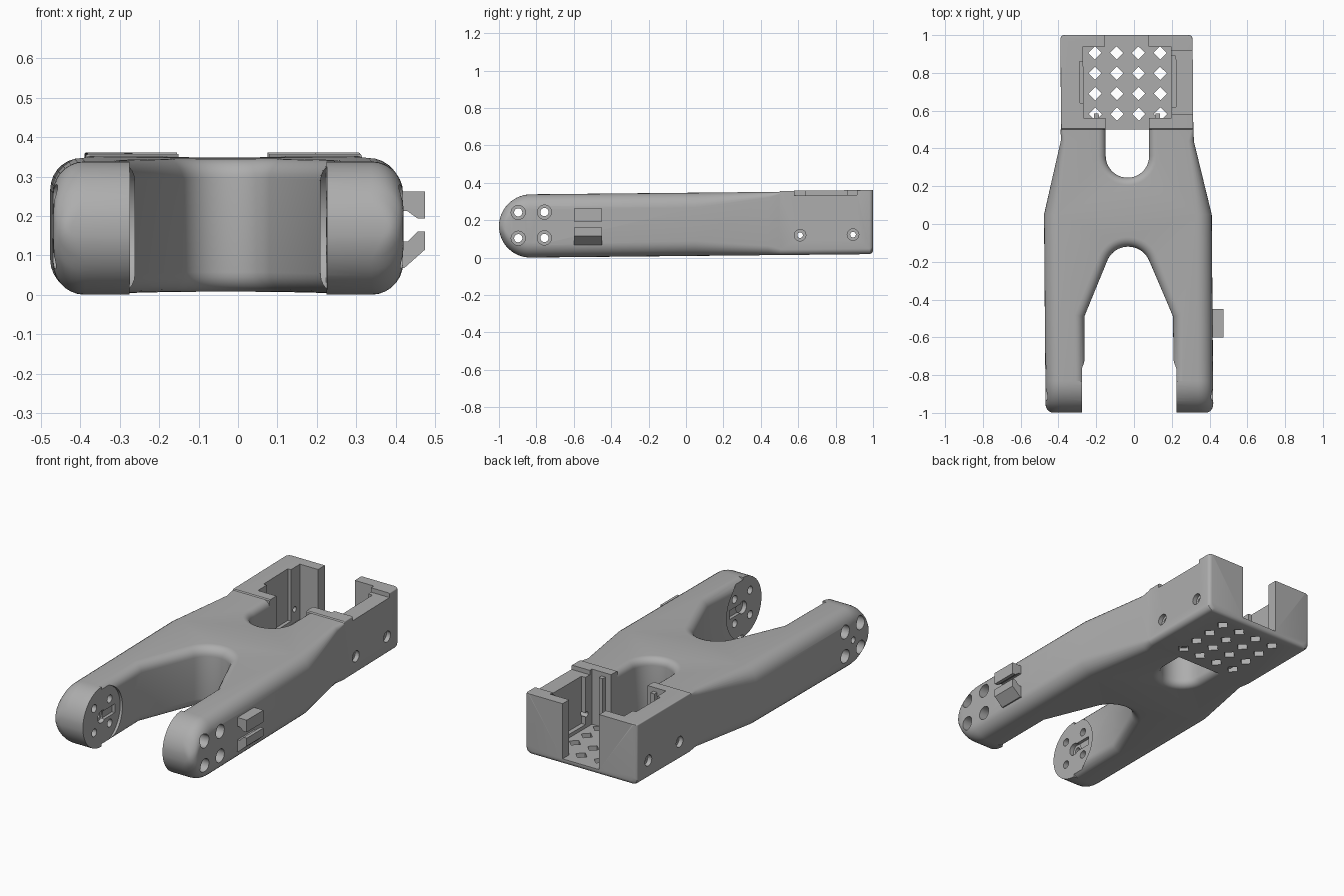
import bpy, bmesh, math
from mathutils import Matrix, Vector

old = bpy.data.objects.get("Cube")
if old:
    bpy.data.objects.remove(old, do_unlink=True)

grey = bpy.data.materials.new("plain grey")
grey.use_nodes = True
COLOUR = (0.42, 0.42, 0.42, 1)
grey.diffuse_color = COLOUR
grey.node_tree.nodes["Principled BSDF"].inputs["Base Color"].default_value = COLOUR

H = 0.338          # body height
MID = H / 2
TIP = -0.83        # centre of the rounded arm tips


def make_object(name, bm):
    bmesh.ops.recalc_face_normals(bm, faces=bm.faces)
    mesh = bpy.data.meshes.new(name)
    bm.to_mesh(mesh)
    bm.free()
    mesh.materials.append(grey)
    obj = bpy.data.objects.new(name, mesh)
    bpy.context.collection.objects.link(obj)
    return obj


def loft(name, rings):
    bm = bmesh.new()
    loops = [[bm.verts.new(p) for p in ring] for ring in rings]
    for a, b in zip(loops, loops[1:]):
        for i in range(len(a)):
            j = (i + 1) % len(a)
            bm.faces.new((a[i], a[j], b[j], b[i]))
    bm.faces.new(loops[0])
    bm.faces.new(loops[-1])
    return make_object(name, bm)


def add_box(bm, x0, x1, y0, y1, z0, z1):
    size = Matrix.Diagonal((x1 - x0, y1 - y0, z1 - z0, 1))
    centre = Matrix.Translation(((x0 + x1) / 2, (y0 + y1) / 2, (z0 + z1) / 2))
    bmesh.ops.create_cube(bm, size=1, matrix=centre @ size)


def add_rod(bm, x0, x1, y, z, r, sides=20):
    m = Matrix.Translation(((x0 + x1) / 2, y, z)) @ Matrix.Rotation(math.pi / 2, 4, 'Y')
    bmesh.ops.create_cone(bm, cap_ends=True, segments=sides, radius1=r, radius2=r,
                          depth=abs(x1 - x0), matrix=m)


def cut(target, cutter):
    cutter.hide_render = True
    mod = target.modifiers.new("cut", 'BOOLEAN')
    mod.operation = 'DIFFERENCE'
    mod.solver = 'EXACT'
    mod.object = cutter
    bpy.context.view_layer.update()
    graph = bpy.context.evaluated_depsgraph_get()
    mesh = bpy.data.meshes.new_from_object(target.evaluated_get(graph))
    target.modifiers.clear()
    target.data = mesh
    bpy.data.objects.remove(cutter, do_unlink=True)


def cut_shapes(target, add, shapes):
    bm = bmesh.new()
    for s in shapes:
        add(bm, *s)
    cut(target, make_object("cutter", bm))


def section(y, w, z0, z1, r_top, r_bottom, steps=7):
    # rounded rectangle across the body at one station
    pts = []
    corners = ((1, 1, r_top, 0), (-1, 1, r_top, 90), (-1, -1, r_bottom, 180), (1, -1, r_bottom, 270))
    for sx, sz, r, start in corners:
        cx = sx * (w - r)
        cz = z1 - r if sz > 0 else z0 + r
        for k in range(steps + 1):
            a = math.radians(start + 90 * k / steps)
            pts.append((cx + r * math.cos(a), y, cz + r * math.sin(a)))
    return pts


# Body: rounded sections from arm tips to the tray
rings = []
for k in range(14):
    a = math.radians(6 + 84 * k / 13)
    y, h = TIP - 0.17 * math.cos(a), MID * math.sin(a)
    t = max(0, (-0.955 - y) / 0.045)
    w = 0.444 - 0.045 * (1 - math.sqrt(max(0, 1 - t * t)))
    r = min(0.08, h * 0.95)
    rings.append(section(y, w, MID - h, MID + h, r, r))
for y, w, top, rt, rb in ((0.05, 0.444, H, 0.08, 0.08), (0.44, 0.352, H, 0.03, 0.05),
                          (0.5, 0.352, H, 0.012, 0.035), (0.506, 0.35, 0.343, 0.006, 0.03),
                          (0.98, 0.35, 0.343, 0.006, 0.03)):
    rings.append(section(y, w, 0, top, rt, rb))
for a in (30, 60, 90):
    s = 0.02 * (1 - math.cos(math.radians(a)))
    rings.append(section(0.98 + 0.02 * math.sin(math.radians(a)), 0.35 - s, s,
                         0.343, 0.006, 0.03))
body = loft("body", rings)


# Notches with rounded rims
def fork_outline(d):
    half = [((0.12 + d) * math.cos(math.radians(a)), -0.24 + (0.12 + d) * math.sin(math.radians(a)))
            for a in [90 - 66.7 * k / 10 for k in range(11)]]
    return half + [(0.235 + d, -0.49 + d * 0.2), (0.235 + d, TIP), (0.25, TIP - 0.001), (0.25, -1.1)]


def rear_outline(d):
    r = 0.115 + d
    half = [(r * math.sin(math.radians(9 * k)), 0.36 - r * math.cos(math.radians(9 * k)))
            for k in range(11)]
    return half + [(r, 0.5)]


def notch(outline, rim):
    angles = [math.radians(15 * k) for k in range(7)]
    levels = [(rim * (1 - math.sin(a)), rim * (1 - math.cos(a))) for a in angles]
    low = [(-0.05, rim)] + [(z, d) for z, d in reversed(levels)]
    full = low + [(H - z, d) for z, d in reversed(low)]
    stack = []
    for z, d in full:
        half = outline(d)
        plan = half + [(-x, y) for x, y in reversed(half[1:])]
        stack.append([(x, y, z) for x, y in plan])
    return loft("cutter", stack)


cut(body, notch(fork_outline, 0.05))
cut(body, notch(rear_outline, 0.04))

# Round motor seats on the inside of the arms
cut_shapes(body, add_rod, [(-0.25, 0.25, TIP, MID, 0.168, 48)])
cut_shapes(body, add_box, [(-0.268, 0.268, -0.83, -0.71, 0.145, 0.195)])
cut_shapes(body, add_rod, [(-0.275, 0.275, TIP, MID, 0.035)])

# Screw holes through the arm tips, wide from outside
spots = [(y, z) for y in (-0.897, -0.757) for z in (0.104, 0.242)]
cut_shapes(body, add_rod, [(-0.6, 0.6, y, z, 0.022) for y, z in spots])
cut_shapes(body, add_rod, [(s * 0.31, s * 0.6, y, z, 0.038) for y, z in spots for s in (-1, 1)])
cut_shapes(body, add_rod, [(-0.6, -0.2, TIP, MID, 0.018)])

# Tray cavity, its end slots, side pockets and the low right wall
FLOOR = 0.03
cut_shapes(body, add_box, [(-0.23, 0.235, 0.56, 0.94, FLOOR, 0.5)])
cut_shapes(body, add_box, [(-0.115, 0.115, 0.45, 1.1, FLOOR, 0.5)])
cut_shapes(body, add_box, [(-0.25, -0.2, 0.64, 0.86, FLOOR + 0.02, 0.5),
                           (0.2, 0.26, 0.62, 0.89, FLOOR + 0.02, 0.5)])
cut_shapes(body, add_box, [(0.2, 0.5, 0.58, 0.915, 0.318, 0.5)])

# Side screw holes of the tray
tray_spots = [(y, s) for y in (0.61, 0.893) for s in (-1, 1)]
cut_shapes(body, add_rod, [(s * 0.2, s * 0.5, y, 0.105, 0.015) for y, s in tray_spots])
cut_shapes(body, add_rod, [(s * 0.325, s * 0.5, y, 0.105, 0.031) for y, s in tray_spots])


# Diamond vents in the tray floor
def add_diamond(bm, x, y):
    bmesh.ops.create_cone(bm, cap_ends=True, segments=4, radius1=0.035, radius2=0.035,
                          depth=0.15, matrix=Matrix.Translation((x, y, 0.0)))


cut_shapes(body, add_diamond, [(-0.168 + 0.115 * i, 0.582 + 0.108 * j)
                               for i in range(4) for j in range(4)])

# Thin guide rails inside the tray
bm = bmesh.new()
for s in (-1, 1):
    add_box(bm, s * 0.15, s * 0.175, 0.55, 0.585, FLOOR - 0.01, 0.32)
rails = make_object("tray_guide_rails", bm)

# The whole shape leans very slightly
for obj in (body, rails):
    for v in obj.data.vertices:
        v.co.x += -0.032 - 0.008 * v.co.y
        v.co.z += 0.01 * (v.co.y + 0.85)

# Cable clip: two facing hooks on one arm
upper = [(0.395, 0.262), (0.475, 0.262), (0.475, 0.194), (0.455, 0.194), (0.43, 0.212), (0.395, 0.212)]
lower = [(0.395, 0.068), (0.422, 0.068), (0.475, 0.115), (0.475, 0.16), (0.455, 0.16),
         (0.43, 0.135), (0.395, 0.135)]
for name, prof in (("upper_clip_hook", upper), ("lower_clip_hook", lower)):
    loft(name, [[(x, y, z) for x, z in prof] for y in (-0.6, -0.45)])

# Smooth the curved surfaces, keep edges crisp
bpy.ops.object.select_all(action='DESELECT')
body.select_set(True)
bpy.context.view_layer.objects.active = body
bpy.ops.object.shade_smooth_by_angle(angle=math.radians(30))
